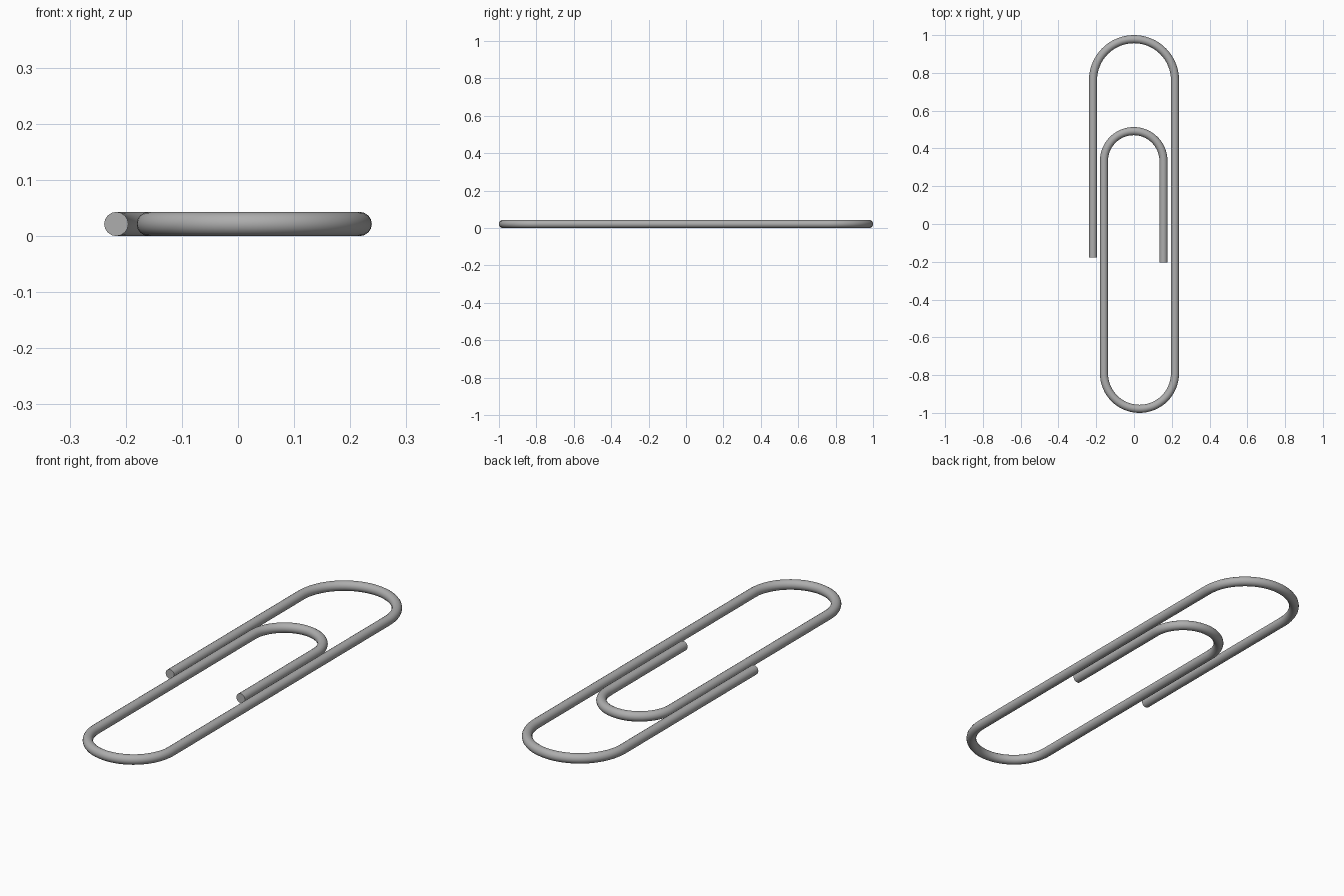
import bpy
import math

if "Cube" in bpy.data.objects:
    bpy.data.objects.remove(bpy.data.objects["Cube"])

R = 0.0215  # wire radius


def arc(cx, cy, r, a0, a1, n=32):
    """Points along a flat arc, angles in degrees."""
    out = []
    for i in range(n + 1):
        a = math.radians(a0 + (a1 - a0) * i / n)
        out.append((cx + r * math.cos(a), cy + r * math.sin(a)))
    return out


# wire centreline: outer free end, top bend, bottom bend, inner bend, inner free end
path = [(-0.217, -0.178)]
path += arc(0.0, 0.7615, 0.217, 180, 0)
path += arc(0.029, -0.7905, 0.188, 0, -180)
path += arc(-0.0015, 0.334, 0.1575, 180, 0)
path += [(0.156, -0.204)]

# round wire swept along the centreline
curve = bpy.data.curves.new("paperclip_wire", "CURVE")
curve.dimensions = "3D"
curve.bevel_depth = R
curve.bevel_resolution = 6
curve.use_fill_caps = True
spline = curve.splines.new("POLY")
spline.points.add(len(path) - 1)
for point, (x, y) in zip(spline.points, path):
    point.co = (x, y, R, 1.0)

wire = bpy.data.objects.new("paperclip_wire", curve)
bpy.context.collection.objects.link(wire)
bpy.context.view_layer.objects.active = wire
wire.select_set(True)
bpy.ops.object.convert(target="MESH")
wire = bpy.context.object
wire.name = "paperclip_wire"

# steel colour, smooth sides with crisp cut ends
steel = bpy.data.materials.new("steel_grey")
steel.diffuse_color = (0.42, 0.42, 0.42, 1.0)
steel.use_nodes = True
steel.node_tree.nodes["Principled BSDF"].inputs["Base Color"].default_value = steel.diffuse_color
wire.data.materials.clear()
wire.data.materials.append(steel)
bpy.ops.object.shade_smooth_by_angle(angle=math.radians(40))
